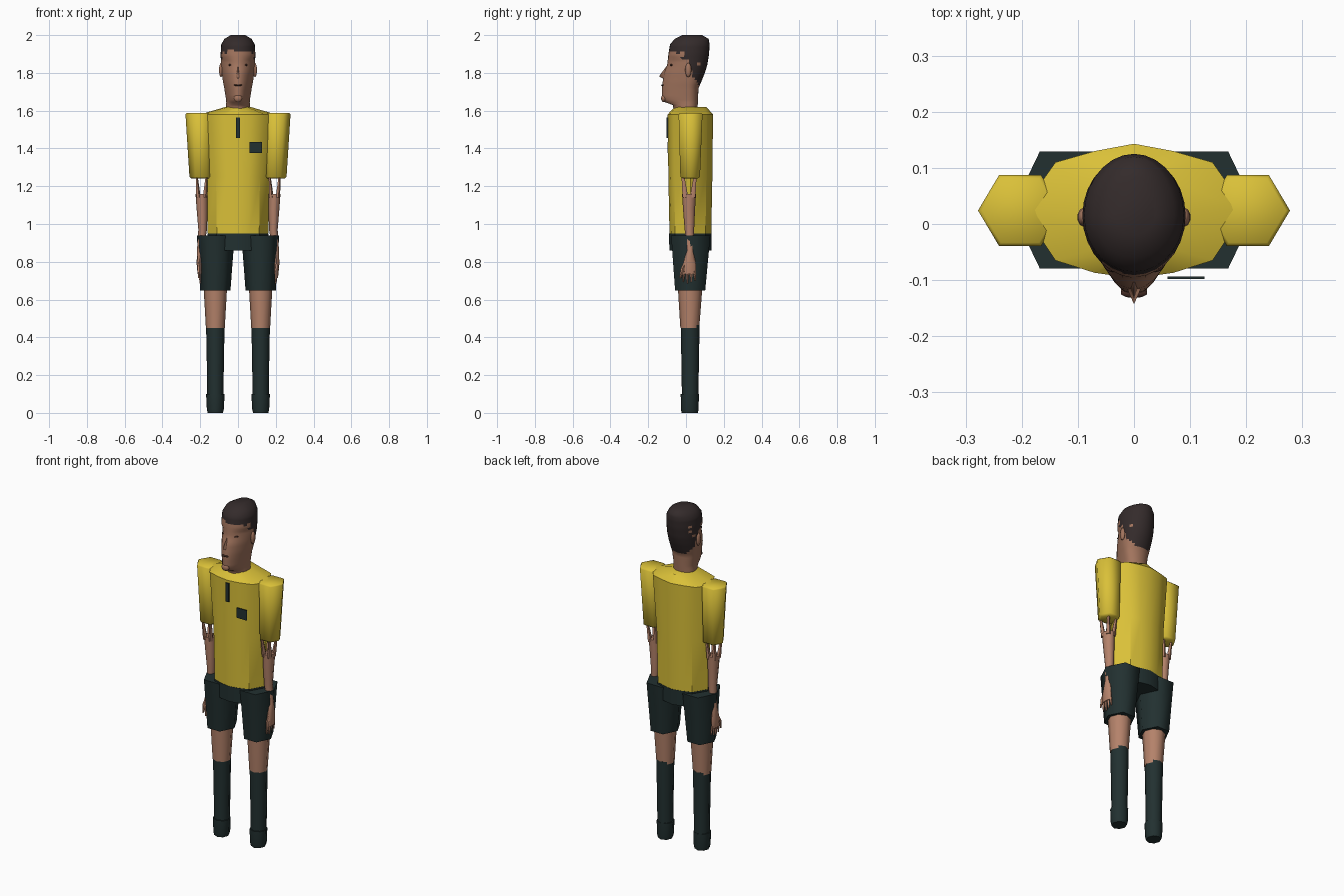
import bpy, bmesh, math, random
from mathutils import Vector

random.seed(4)
if "Cube" in bpy.data.objects:
    bpy.data.objects.remove(bpy.data.objects["Cube"])


def material(name, rgb):
    m = bpy.data.materials.new(name)
    m.use_nodes = True
    m.diffuse_color = (*rgb, 1)
    bsdf = m.node_tree.nodes["Principled BSDF"]
    bsdf.inputs["Base Color"].default_value = (*rgb, 1)
    bsdf.inputs["Roughness"].default_value = 0.8
    return m


YELLOW = material("shirt yellow", (0.7, 0.53, 0.04))
DARK = material("dark green cloth", (0.016, 0.03, 0.03))
SKIN = material("skin", (0.46, 0.225, 0.145))
FACE = material("face skin", (0.36, 0.175, 0.11))
HAIR = material("hair", (0.034, 0.024, 0.024))
SHADE = material("dark brown", (0.06, 0.026, 0.019))


def finish(name, bm, mats, angle=65):
    bmesh.ops.recalc_face_normals(bm, faces=bm.faces)
    mesh = bpy.data.meshes.new(name)
    bm.to_mesh(mesh)
    bm.free()
    for m in mats:
        mesh.materials.append(m)
    ob = bpy.data.objects.new(name, mesh)
    bpy.context.collection.objects.link(ob)
    bpy.ops.object.select_all(action="DESELECT")
    ob.select_set(True)
    bpy.context.view_layer.objects.active = ob
    bpy.ops.object.shade_smooth_by_angle(angle=math.radians(angle))
    return ob


def skin_rings(rings):
    """Join closed rings of points into a capped tube."""
    bm = bmesh.new()
    loops = [[bm.verts.new(p) for p in ring] for ring in rings]
    n = len(loops[0])
    for a, b in zip(loops, loops[1:]):
        for i in range(n):
            j = (i + 1) % n
            bm.faces.new((a[i], a[j], b[j], b[i]))
    bm.faces.new(loops[0])
    bm.faces.new(loops[-1])
    return bm


def oval(x, y, z, rx, ry, n):
    return [Vector((x + rx * math.cos(t), y + ry * math.sin(t), z))
            for t in (math.tau * i / n for i in range(n))]


def tube(name, sections, n, mat):
    return finish(name, skin_rings([oval(*s, n) for s in sections]), [mat])


def plate(name, x, y, z, sx, sy, sz, mat):
    bm = bmesh.new()
    bmesh.ops.create_cube(bm, size=1)
    bmesh.ops.scale(bm, vec=(sx, sy, sz), verts=bm.verts)
    bmesh.ops.translate(bm, vec=(x, y, z), verts=bm.verts)
    return finish(name, bm, [mat], 30)


# Torso: one half outline, mirrored and scaled at each height
half = [(0, -.122), (.07, -.112), (.14, -.09), (.2, 0), (.14, .085), (.07, .105), (0, .118)]
outline = half + [(-x, y) for x, y in half[-2:0:-1]]


def body_ring(z, sx, sy):
    return [Vector((x * sx, .025 + y * sy, z)) for x, y in outline]


finish("shirt", skin_rings([body_ring(.945, .8, .92), body_ring(1.25, .83, .97),
                            body_ring(1.58, 1, 1), body_ring(1.62, .33, .7)]), [YELLOW], 40)
finish("shorts_waist", skin_rings([body_ring(.86, .78, .93), body_ring(.95, .81, .935)]), [DARK], 40)
plate("shirt_placket", 0, -.099, 1.51, .02, .008, .11, DARK)
plate("shirt_pocket", .093, -.096, 1.405, .066, .004, .06, DARK)

# Limbs, built for each side
for side, s in (("left", 1), ("right", -1)):
    tube(side + "_sleeve", [(s * .195, .022, 1.24, .05, .045), (s * .195, .022, 1.25, .062, .06),
                            (s * .203, .024, 1.58, .075, .073), (s * .203, .024, 1.587, .068, .066)],
         6, YELLOW)
    tube(side + "_shorts_leg", [(s * .12, .022, .648, .08, .092), (s * .118, .025, .94, .1, .12)],
         6, DARK)
    tube(side + "_leg", [(s * .12, .02, .45, .05, .05), (s * .12, .022, .68, .063, .066)], 8, SKIN)
    tube(side + "_sock", [(s * .12, .022, .03, .042, .043), (s * .12, .022, .25, .045, .046),
                          (s * .12, .022, .465, .049, .05)], 8, DARK)
    tube(side + "_shoe", [(s * .12, .02, 0, .04, .043), (s * .12, .02, .02, .045, .047),
                          (s * .12, .02, .1, .049, .048)], 8, DARK)
    # Arm down to the palm
    tube(side + "_arm", [(s * .203, .017, .735, .011, .036), (s * .204, .018, .79, .015, .034),
                         (s * .2, .022, .86, .017, .017), (s * .187, .018, .97, .023, .025),
                         (s * .19, .016, 1.08, .029, .032), (s * .193, .016, 1.16, .032, .037)],
         8, SKIN)
    # Split top of the arm rising into the sleeve
    for i, (dx, dy) in enumerate(((1, 1), (1, -1), (-1, 1), (-1, -1))):
        tube(f"{side}_arm_strand_{i}",
             [(s * .193 + dx * .017, .016 + dy * .019, 1.14, .013, .016),
              (s * .193 + dx * .026, .016 + dy * .032, 1.25, .006, .008)], 5, SKIN)
    # Fingers and thumb
    for i in range(4):
        y = -.01 + i * .018
        tip = .685 + .008 * abs(i - 1)
        tube(f"{side}_finger_{i}", [(s * .2, y - .006 + i * .004, tip, .004, .004),
                                    (s * .203, y, .75, .009, .009)], 5, SKIN)
    tube(side + "_thumb", [(s * .208, -.03, .715, .004, .005),
                           (s * .207, -.018, .765, .009, .01),
                           (s * .203, .005, .81, .008, .01)], 5, SKIN)

# Head and neck: height, front, back, half width
profile = [(1.58, -.06, .06, .062), (1.63, -.07, .062, .064), (1.645, -.112, .063, .062),
           (1.67, -.127, .064, .065), (1.72, -.127, .066, .073), (1.75, -.124, .08, .079),
           (1.8, -.116, .1, .086), (1.84, -.1, .112, .09), (1.9, -.093, .122, .092),
           (1.95, -.085, .125, .089), (1.98, -.06, .12, .072), (2.0, -.02, .085, .038)]


def head_ring(z, front, back, w):
    ring = []
    for i in range(28):
        t = math.tau * i / 28
        c, mid = math.cos(t), .015
        # The front half narrows towards the nose below the brow
        power = 1.45 if 1.63 < z < 1.88 else 1.0
        y = mid + (back - mid) * c if c > 0 else mid - (mid - front) * (-c) ** power
        ring.append(Vector((w * math.sin(t), y, z)))
    return ring


sections = []
for a, b in zip(profile, profile[1:]):
    steps = max(1, round((b[0] - a[0]) / .014))
    sections += [[p + (q - p) * k / steps for p, q in zip(a, b)] for k in range(steps)]
sections.append(profile[-1])
bm = skin_rings([head_ring(*sec) for sec in sections])
for f in bm.faces:
    c = f.calc_center_median()
    if c.y < -.02:
        hairline = 1.905 + random.uniform(-.012, .012) + (.015 if abs(c.x) < .05 else 0)
    elif c.y < .025:
        hairline = 1.865
    else:
        hairline = 1.8 - (c.y - .025) * 1.6
    thin = .03 < c.y < .08 and 1.83 < c.z < 1.93 and random.random() < .12
    f.material_index = 1 if c.z > hairline and not thin else 0
finish("head", bm, [FACE, HAIR], 60)

# Nose: a small wedge from the bridge to the tip
bm = bmesh.new()
bridge, tip, left, right, root = [bm.verts.new(p) for p in (
    (0, -.104, 1.835), (0, -.143, 1.782), (.019, -.1, 1.772), (-.019, -.1, 1.772), (0, -.112, 1.765))]
for f in ((bridge, tip, left), (bridge, right, tip), (tip, root, left), (tip, right, root),
          (bridge, left, root, right)):
    bm.faces.new(f)
finish("nose", bm, [FACE])


def pebble(name, loc, size, mat):
    bm = bmesh.new()
    bmesh.ops.create_uvsphere(bm, u_segments=10, v_segments=6, radius=1)
    bmesh.ops.scale(bm, vec=size, verts=bm.verts)
    bmesh.ops.translate(bm, vec=loc, verts=bm.verts)
    return finish(name, bm, [mat])


# Lips, eyes and ears
pebble("lips", (0, -.123, 1.735), (.024, .009, .005), SHADE)
pebble("chin", (0, -.118, 1.665), (.024, .014, .02), FACE)
for side, s in (("left", 1), ("right", -1)):
    pebble(side + "_eye", (s * .038, -.074, 1.842), (.015, .012, .006), SHADE)
    pebble(side + "_ear", (s * .09, .012, 1.815), (.011, .017, .038), FACE)
